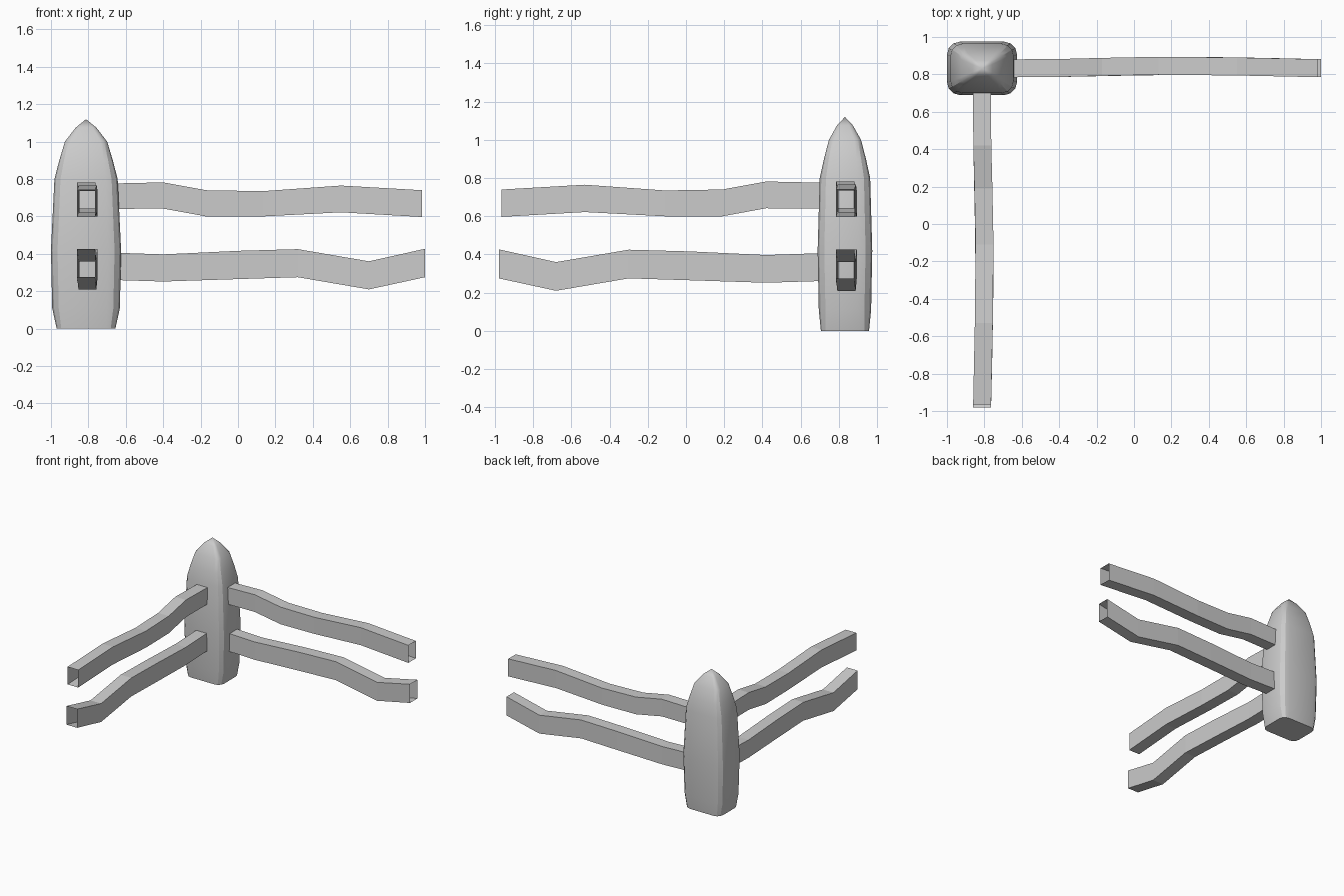
import bpy, math
from math import cos, sin, pi

if "Cube" in bpy.data.objects:
    bpy.data.objects.remove(bpy.data.objects["Cube"])


def make_object(name, verts, faces):
    mesh = bpy.data.meshes.new(name)
    mesh.from_pydata(verts, [], faces)
    mesh.validate()
    mesh.update()
    ob = bpy.data.objects.new(name, mesh)
    bpy.context.collection.objects.link(ob)
    return ob


def bridge(rings, n):
    return [(r * n + i, r * n + (i + 1) % n, (r + 1) * n + (i + 1) % n, (r + 1) * n + i)
            for r in range(rings - 1) for i in range(n)]


def rounded_rect(hx, hy, rad, seg=3):
    pts = []
    for k, (sx, sy) in enumerate([(1, 1), (-1, 1), (-1, -1), (1, -1)]):
        for s in range(seg + 1):
            a = (k + s / seg) * pi / 2
            pts.append((sx * (hx - rad) + rad * cos(a), sy * (hy - rad) + rad * sin(a)))
    return pts


# Corner post: rounded rectangular rings tapering to a blunt point
cx, cy = -0.8125, 0.832
levels = [(0, .157, .126, .05), (.11, .181, .137, .07), (.42, .1875, .143, .07),
          (.8, .169, .132, .065), (.90, .143, .110, .05), (1.0, .113, .084, .035),
          (1.075, .055, .042, .02)]
verts = [(cx + x, cy + y, z) for z, hx, hy, r in levels for x, y in rounded_rect(hx, hy, r)]
n = 16
faces = bridge(len(levels), n) + [tuple(reversed(range(n)))]
top = (len(levels) - 1) * n
verts.append((cx, cy, 1.12))
faces += [(top + i, top + (i + 1) % n, len(verts) - 1) for i in range(n)]
post = make_object("corner_post", verts, faces)
bpy.context.view_layer.objects.active = post
post.select_set(True)
bpy.ops.object.shade_smooth_by_angle(angle=math.radians(25))
post.select_set(False)


# Rails: open, wavy rectangular tubes (x, y centre, z bottom, z top)
def rail(name, path, turned):
    verts = []
    for x, y, lo, hi in path:
        for dy, z in [(-.048, lo), (.048, lo), (.048, hi), (-.048, hi)]:
            p = (x, y + dy, z)
            verts.append((p[1] - 1.645, 0.02 - p[0], z) if turned else p)
    return make_object(name, verts, bridge(len(path), 4))


upper = [(-.72, .832, .64, .775), (-.40, .834, .642, .782), (-.17, .840, .60, .74),
         (.13, .846, .60, .735), (.55, .842, .622, .765), (.985, .833, .597, .74)]
lower = [(-.72, .832, .262, .408), (-.40, .834, .252, .397), (0, .842, .265, .416),
         (.32, .846, .275, .425), (.70, .840, .21, .36), (1.0, .833, .275, .427)]
for side, turned in (("right", False), ("front", True)):
    rail(side + "_upper_rail", upper, turned)
    rail(side + "_lower_rail", lower, turned)
